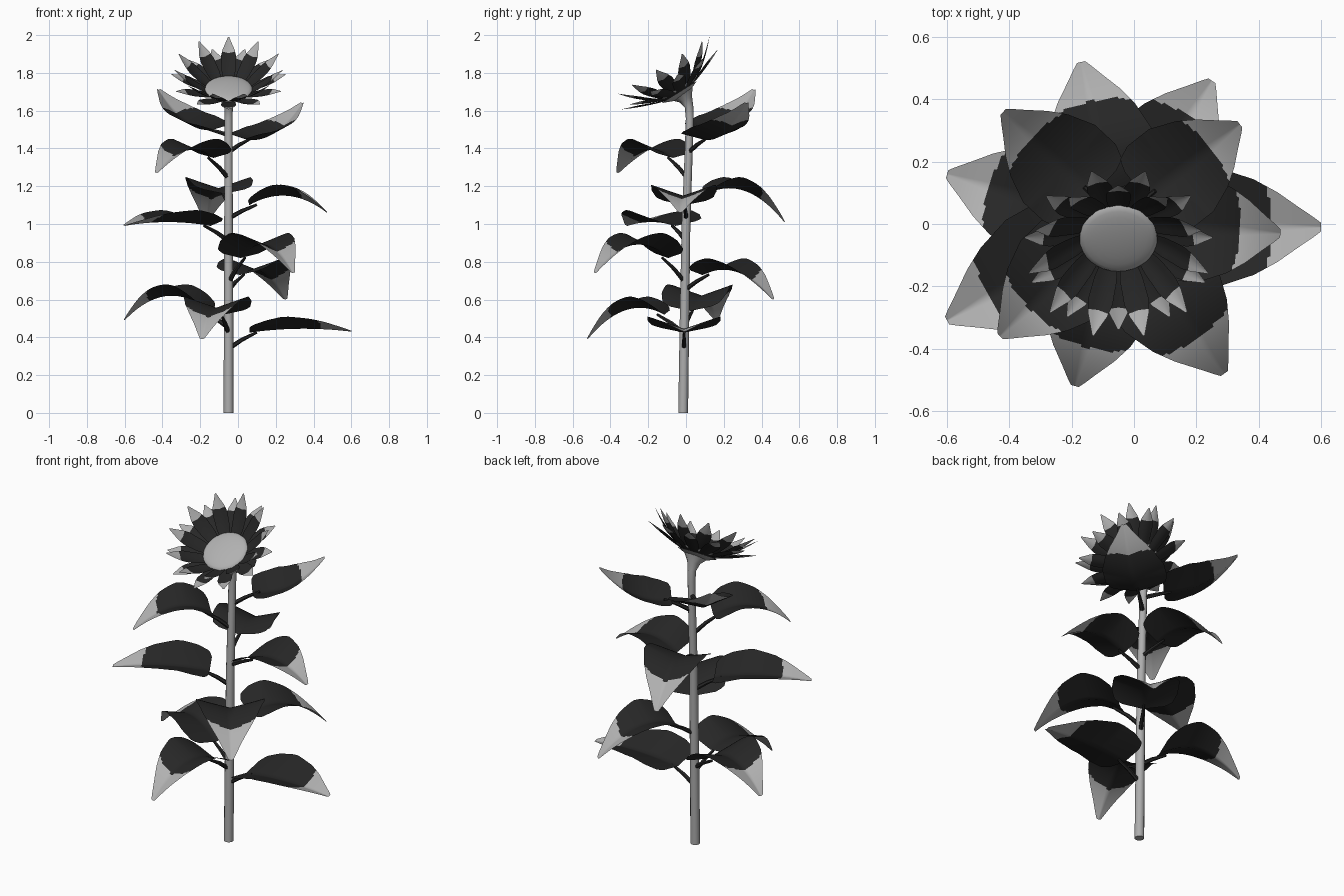
import bpy, bmesh, math
from mathutils import Vector, Matrix

cube = bpy.data.objects.get("Cube")
if cube:
    bpy.data.objects.remove(cube)


def material(name, value):
    m = bpy.data.materials.new(name)
    m.use_nodes = True
    m.diffuse_color = (value, value, value, 1)
    m.node_tree.nodes["Principled BSDF"].inputs["Base Color"].default_value = (value, value, value, 1)
    return m


DARK = material("dark grey", 0.02)
LIGHT = material("light grey", 0.44)
STEM = material("stem grey", 0.42)


def finish(name, bm, mats, matrix=None):
    bmesh.ops.recalc_face_normals(bm, faces=bm.faces)
    for e in bm.edges:
        e.smooth = e.calc_face_angle(0) < 1
    me = bpy.data.meshes.new(name)
    bm.to_mesh(me)
    bm.free()
    for m in mats:
        me.materials.append(m)
    for p in me.polygons:
        p.use_smooth = True
    ob = bpy.data.objects.new(name, me)
    bpy.context.collection.objects.link(ob)
    if matrix:
        ob.matrix_world = matrix
    return ob


def sample(table, t):
    """Linear lookup in a list of (t, value) pairs."""
    for (a, va), (b, vb) in zip(table, table[1:]):
        if t <= b:
            return va + (vb - va) * (t - a) / (b - a)
    return table[-1][1]


def arc(a, b, c, t, k=0.45):
    """Parabola through a at 0, b at k and c at 1."""
    return (a * (t - k) * (t - 1) / k + b * t * (t - 1) / (k * (k - 1))
            + c * t * (t - k) / (1 - k))


def blade(bm, spine, half_width, fold, tip_from, rows, cols):
    """Folded strip along +x, flatter at its base; faces beyond tip_from take the second material."""
    grid = []
    for i in range(rows + 1):
        t = i / rows
        p, w = spine(t), half_width(t)
        lift = fold * w * min(1, 0.6 + 1.3 * t)
        grid.append([bm.verts.new((p.x, w * j / cols, p.z + lift * abs(j) / cols))
                     for j in range(-cols, cols + 1)])
    verts = [v for row in grid for v in row]
    for a, b in zip(grid, grid[1:]):
        for j in range(2 * cols):
            f = bm.faces.new((a[j], a[j + 1], b[j + 1], b[j]))
            c = f.calc_center_median()
            f.material_index = int(math.hypot(c.x, c.y) > tip_from)
    return verts


def tube(name, points, mat, sides=12):
    """Capped round tube through (position, radius) pairs."""
    bm = bmesh.new()
    rings = []
    for i, (p, r) in enumerate(points):
        d = points[min(i + 1, len(points) - 1)][0] - points[max(i - 1, 0)][0]
        rot = Vector((0, 0, 1)).rotation_difference(d)
        rings.append([bm.verts.new(p + rot @ Vector((r * math.cos(k * math.tau / sides),
                                                    r * math.sin(k * math.tau / sides), 0)))
                      for k in range(sides)])
    for a, b in zip(rings, rings[1:]):
        for k in range(sides):
            n = (k + 1) % sides
            bm.faces.new((a[k], a[n], b[n], b[k]))
    bm.faces.new(rings[0])
    bm.faces.new(rings[-1])
    return finish(name, bm, [mat])


# Stem, bending forward and flaring into the flower
STEM_X = -0.05
stem_path = [(-0.015, 0, 0.026), (-0.008, 0.5, 0.025), (0, 1, 0.023), (0.015, 1.4, 0.021),
             (0.02, 1.56, 0.021), (0.016, 1.62, 0.023), (0, 1.66, 0.036), (-0.02, 1.69, 0.065)]
tube("stem", [(Vector((STEM_X, y, z)), r) for y, z, r in stem_path], STEM)
stem_y = [(z, y) for y, z, r in stem_path]

# Leaves: stem height, blade start height, mid height, tip position
LEAVES = [
    (0.34, 0.425, 0.445, (0.60, -0.01, 0.43)),
    (0.45, 0.54, 0.62, (-0.60, 0.16, 0.49)),
    (0.42, 0.52, 0.55, (-0.19, -0.52, 0.39)),
    (0.65, 0.73, 0.75, (0.25, 0.46, 0.60)),
    (0.69, 0.82, 0.89, (0.29, -0.48, 0.74)),
    (0.91, 0.99, 1.01, (-0.60, -0.31, 0.99)),
    (1.03, 1.10, 1.15, (0.47, -0.03, 1.06)),
    (1.11, 1.16, 1.18, (-0.17, 0.52, 1.01)),
    (1.24, 1.35, 1.39, (-0.43, -0.36, 1.27)),
    (1.38, 1.45, 1.47, (0.34, 0.32, 1.64)),
    (1.47, 1.50, 1.53, (-0.42, 0.36, 1.71)),
]
LEAF_SHAPE = [(0, 0.12), (0.03, 0.165), (0.15, 0.188), (0.38, 0.188), (0.6, 0.15),
              (0.74, 0.11), (0.87, 0.062), (0.96, 0.03), (1, 0.014)]
START = 0.11
for n, (base, start, mid, tip) in enumerate(LEAVES, 1):
    root = Vector((STEM_X, sample(stem_y, base), 0))
    out = Vector((tip[0], tip[1], 0)) - root
    length, angle = out.length, math.atan2(out.y, out.x)
    size = math.sqrt(length / 0.62)
    bm = bmesh.new()
    blade(bm,
          lambda t: Vector((START + (length - START) * t, 0, arc(start, mid, tip[2], t))),
          lambda t: sample(LEAF_SHAPE, t) * size, 0.34, length * 0.755, 50, 8)
    finish(f"leaf_{n}", bm, [DARK, LIGHT], Matrix.Translation(root) @ Matrix.Rotation(angle, 4, "Z"))
    d = out.normalized()
    up = Vector((0, 0, 1))
    tube(f"leaf_stalk_{n}", [(root + up * base, 0.013),
                             (root + d * 0.07 + up * (base * 0.45 + start * 0.55), 0.011),
                             (root + d * (START + 0.04) + up * (start + 0.002), 0.007)], DARK, 6)

# Flower head, tilted to the front
head = Matrix.Translation((STEM_X, -0.04, 1.705)) @ Matrix.Rotation(math.radians(32), 4, "X")

bm = bmesh.new()
bmesh.ops.create_uvsphere(bm, u_segments=32, v_segments=12, radius=1)
bmesh.ops.scale(bm, verts=bm.verts, vec=(0.125, 0.125, 0.022))
finish("seed_disc", bm, [LIGHT], head @ Matrix.Translation((0, 0, 0.012)))

bm = bmesh.new()
bmesh.ops.create_cone(bm, cap_ends=True, segments=24, radius1=0.05, radius2=0.11, depth=0.025)
finish("flower_base", bm, [STEM], head @ Matrix.Translation((0, 0, -0.02)))

# Petals: two rings, the upper one steeper
PETAL_SHAPE = [(0, 0.022), (0.3, 0.037), (0.6, 0.041), (0.75, 0.032), (1, 0.003)]
INNER = 0.085
for ring, count, reach, rise, turn in (("upper", 11, 0.29, 0.155, math.pi / 2),
                                       ("lower", 11, 0.305, 0.075, -math.pi / 2)):
    bm = bmesh.new()
    for k in range(count):
        verts = blade(bm,
                      lambda t: Vector((INNER + (reach - INNER) * t, 0, arc(-0.01, rise * 0.3, rise, t))),
                      lambda t: sample(PETAL_SHAPE, t), 0.25, INNER + (reach - INNER) * 0.7, 24, 2)
        bmesh.ops.rotate(bm, verts=verts, cent=(0, 0, 0),
                         matrix=Matrix.Rotation(turn + k * math.tau / count, 3, "Z"))
    finish(f"{ring}_petals", bm, [DARK, LIGHT], head)
